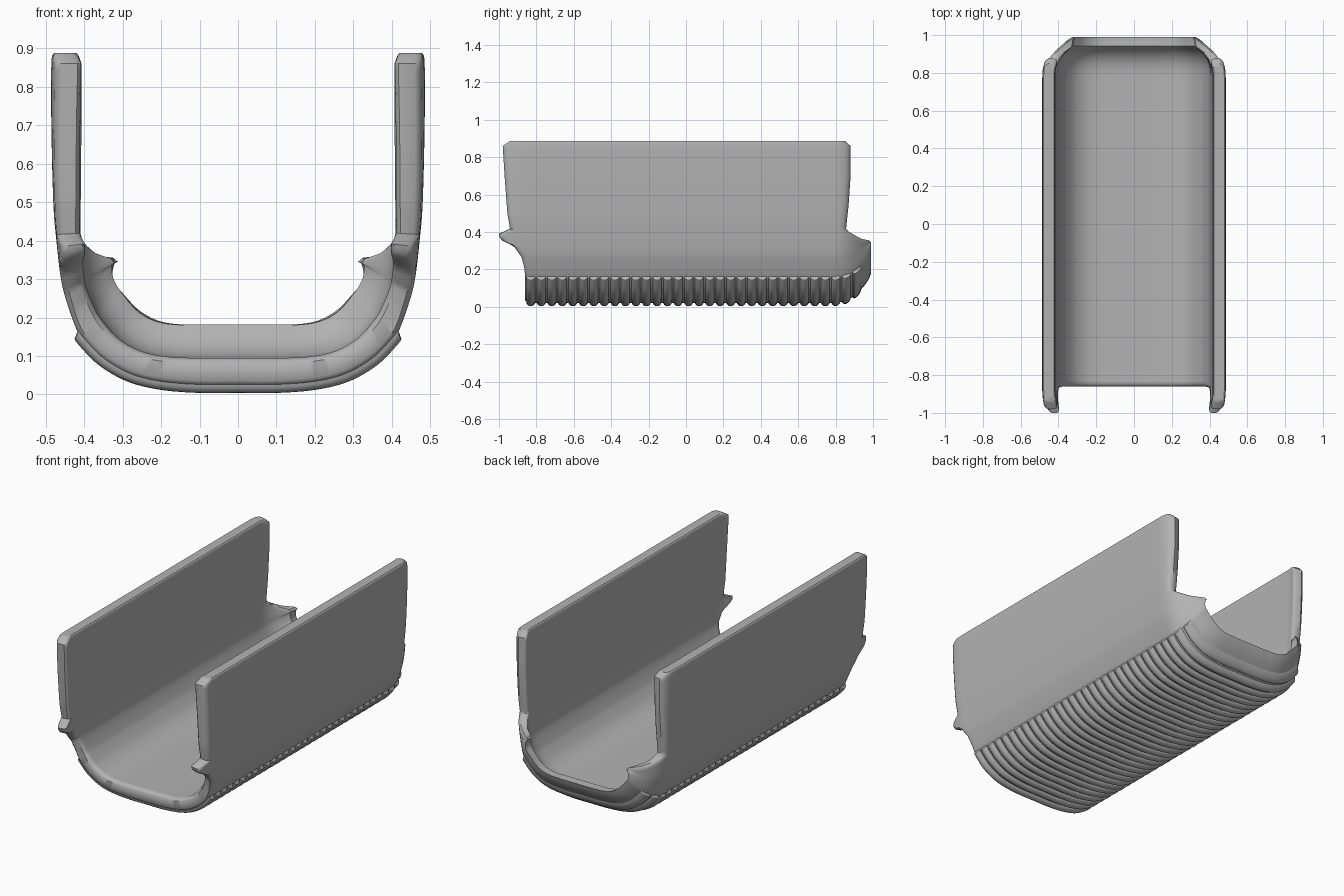
import bpy, bmesh, math
from mathutils import Vector

cube = bpy.data.objects.get("Cube")
if cube:
    bpy.data.objects.remove(cube, do_unlink=True)

grey = bpy.data.materials.new("matte grey")
grey.use_nodes = True
colour = (0.45, 0.45, 0.45, 1)
grey.diffuse_color = colour
grey.node_tree.nodes["Principled BSDF"].inputs["Base Color"].default_value = colour

# Half cross-section: outer x, z and inner x, z, from floor centre to wall top
SECTION = [(0, .022, 0, .095), (.1, .022, .1, .095), (.2, .03, .18, .098),
           (.28, .05, .25, .112), (.35, .09, .31, .145), (.4, .14, .355, .195),
           (.42, .17, .375, .23), (.445, .24, .395, .28), (.46, .3, .402, .32),
           (.472, .4, .413, .405), (.48, .5, .415, .5), (.485, .7, .417, .7),
           (.485, .86, .417, .86), (.478, .887, .424, .887)]
# Outline of the two open ends: z, y
FRONT = [(.15, -.86), (.2, -.865), (.26, -.88), (.32, -.92), (.35, -.985), (.37, -1),
         (.39, -1), (.41, -.94), (.5, -.955), (.7, -.97), (.86, -.98), (.887, -.94)]
BACK = [(.28, .99), (.32, .98), (.345, .94), (.37, .91), (.41, .855),
        (.55, .87), (.7, .88), (.86, .88), (.887, .85)]
RIB_TOP = 0.165
RIB_COUNT = 32


def lookup(table, z):
    if z <= table[0][0]:
        return table[0][1]
    for (z0, y0), (z1, y1) in zip(table, table[1:]):
        if z <= z1:
            return y0 + (y1 - y0) * (z - z0) / (z1 - z0)
    return table[-1][1]


def smooth_section(steps):
    """Catmull-Rom through the half section, then mirrored to a full U."""
    pts = [Vector(p) for p in SECTION]
    mirror = pts[1].copy()
    mirror[0], mirror[2] = -mirror[0], -mirror[2]
    pts = [mirror] + pts + [pts[-1]]
    half = []
    for a, b, c, d in zip(pts, pts[1:], pts[2:], pts[3:]):
        for i in range(steps):
            t = i / steps
            half.append(b + (c - a) * (t / 2) + (a * 2 - b * 5 + c * 4 - d) * (t * t / 2)
                        + (b * 3 - a - c * 3 + d) * (t ** 3 / 2))
    half.append(pts[-1])
    left = [Vector((-p[0], p[1], -p[2], p[3])) for p in half[:0:-1]]
    return left + half


def curl(y):
    """How far the back end has curled inward, 0 to 1."""
    return max(0, (y - .78) / .21) ** 2.4


def place(p, y, inner=False, lift=0):
    """Point on the outer or inner skin at length y, lifted inward."""
    out, inn = Vector((p[0], 0, p[1])), Vector((p[2], 0, p[3]))
    inward = (inn - out).normalized()
    c = curl(y)
    if inner:
        pos = inn + inward * (.1 * c + lift)
        pos.y = y - .045 * c
    else:
        pos = out + inward * (.145 * c + lift)
        pos.y = y
    return pos


def finish(bm, name):
    bmesh.ops.recalc_face_normals(bm, faces=bm.faces)
    mesh = bpy.data.meshes.new(name)
    bm.to_mesh(mesh)
    bm.free()
    obj = bpy.data.objects.new(name, mesh)
    bpy.context.collection.objects.link(obj)
    mesh.materials.append(grey)
    bpy.ops.object.select_all(action='DESELECT')
    obj.select_set(True)
    bpy.context.view_layer.objects.active = obj
    bpy.ops.object.shade_smooth_by_angle(angle=math.radians(40))
    return obj


def skin(bm, rings, closed):
    """Quads between neighbouring rings of vertices, capped at both ends."""
    count = len(rings[0])
    for a, b in zip(rings, rings[1:]):
        for i in range(count if closed else count - 1):
            j = (i + 1) % count
            bm.faces.new((a[i], a[j], b[j], b[i]))


section = smooth_section(6)

# Trough shell: closed rings, out along the outer skin and back along the inner
bm = bmesh.new()
rows = [0, .004, .01] + [i / 60 for i in range(1, 52)] \
    + [.85 + i * .01 for i in range(1, 15)] + [.996, 1]
rings = []
for t in rows:
    edge = min(t, 1 - t)
    pinch = .014 * max(0, 1 - edge / .01) ** 2      # softened end edges
    outer, inner = [], []
    for p in section:
        front, back = lookup(FRONT, p[1]), lookup(BACK, p[1])
        y = front + (back - front) * t
        # wall fronts bend slightly inward
        bend = .02 * max(0, (-y - .88) / .12) ** 2
        outer.append(bm.verts.new(place(p, y, False, pinch + bend)))
        inner.append(bm.verts.new(place(p, y, True, bend - pinch)))
    rings.append(outer + inner[::-1])
skin(bm, rings, True)
n = len(section)
for ring in (rings[0], rings[-1]):                  # end faces
    for i in range(n - 1):
        bm.faces.new((ring[i], ring[i + 1], ring[-2 - i], ring[-1 - i]))
finish(bm, "trough_shell")

# Ribs: rounded strips wrapped around the underside
bm = bmesh.new()
path = [p for p in section if p[1] < RIB_TOP]
pitch = 1.8 / RIB_COUNT
for k in range(RIB_COUNT):
    centre = -.83 + k * pitch
    rings = []
    for i, p in enumerate(path):
        end = i in (0, len(path) - 1)
        ring = []
        for s in range(9):
            a = math.pi * s / 8
            y = min(centre - math.cos(a) * pitch * .42, .985)
            height = .022 * math.sin(a) * (.35 if end else 1)
            ring.append(bm.verts.new(place(p, y, False, .004 - height)))
        rings.append(ring)
    skin(bm, rings, True)
    bm.faces.new(rings[0])
    bm.faces.new(rings[-1])
finish(bm, "underside_ribs")
